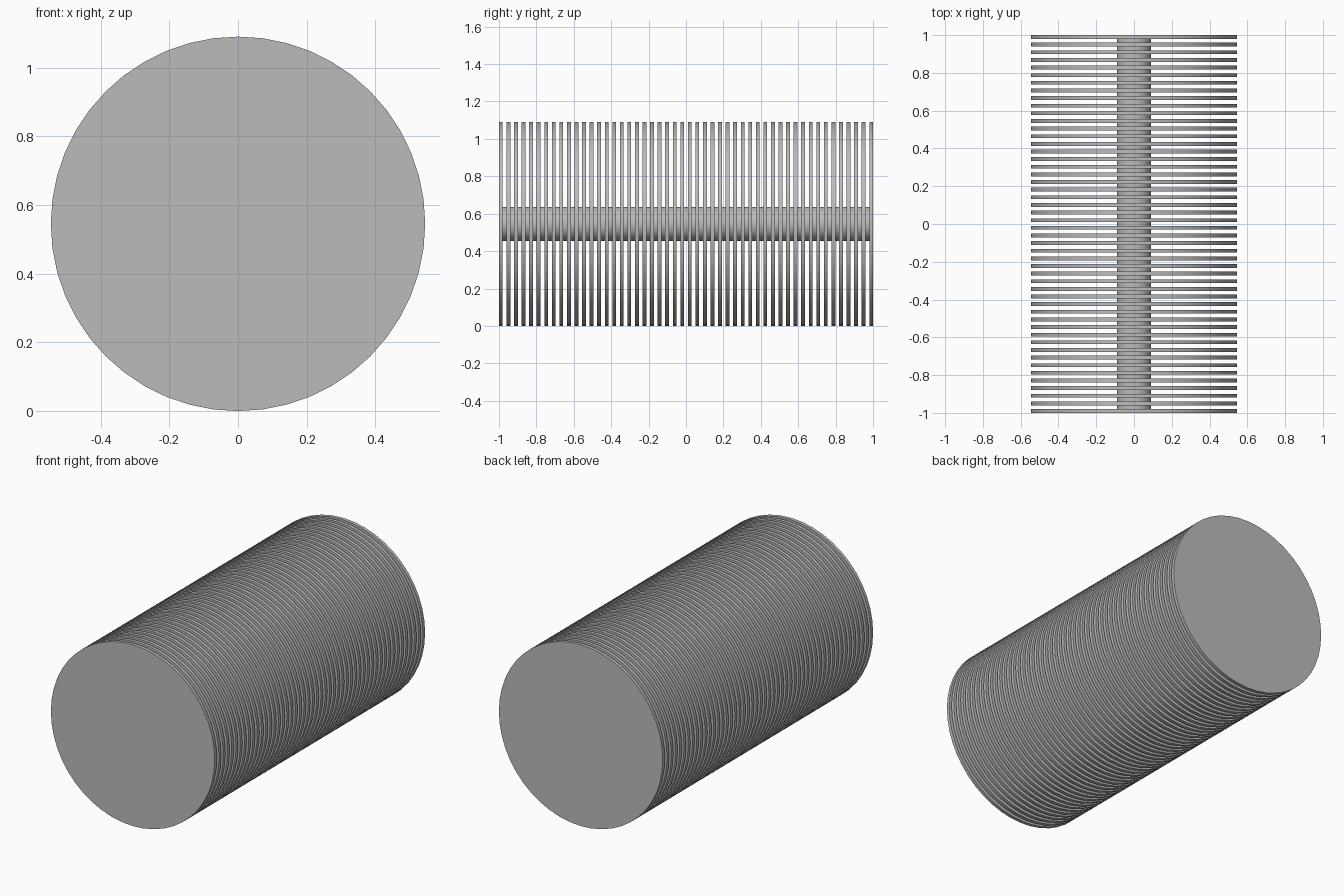
import bpy
import math

cube = bpy.data.objects.get("Cube")
if cube:
    bpy.data.objects.remove(cube, do_unlink=True)

DISCS = 50
THICK = 2 / (2 * DISCS - 1)    # discs and gaps are equally wide
RADIUS = 27 * THICK
SHAFT_RADIUS = 4.5 * THICK
SIDES = 48

grey = bpy.data.materials.new("plain grey")
grey.use_nodes = True
colour = (0.5, 0.5, 0.5, 1)
grey.diffuse_color = colour
grey.node_tree.nodes["Principled BSDF"].inputs["Base Color"].default_value = colour


def rod(name, radius, length, y):
    """Cylinder lying along y, resting at the common axis height."""
    bpy.ops.mesh.primitive_cylinder_add(
        vertices=SIDES, radius=radius, depth=length,
        location=(0, y, RADIUS), rotation=(math.pi / 2, 0, 0))
    obj = bpy.context.object
    obj.name = name
    obj.data.materials.append(grey)
    bpy.ops.object.shade_smooth_by_angle(angle=math.radians(30))
    return obj


# Central shaft, ending inside the outer discs
rod("shaft", SHAFT_RADIUS, 2 - THICK, 0)

# Row of thin discs
disc = rod("disc_row", RADIUS, THICK, -1 + THICK / 2)
array = disc.modifiers.new("repeat", 'ARRAY')
array.count = DISCS
array.use_relative_offset = False
array.use_constant_offset = True
array.constant_offset_displace = (0, 0, -2 * THICK)
